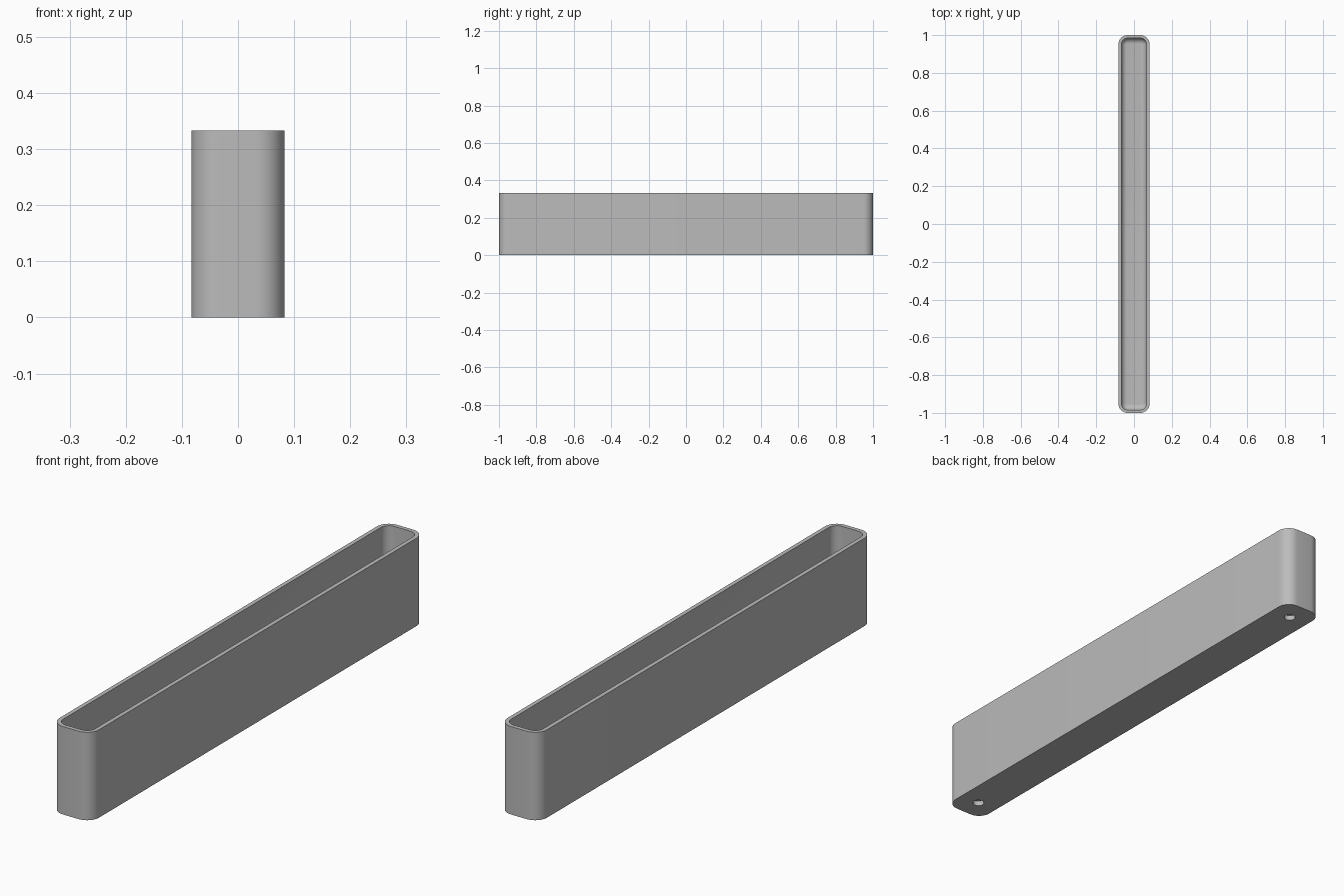
import bpy
import bmesh
from math import cos, sin, pi, radians

cube = bpy.data.objects.get("Cube")
if cube:
    bpy.data.objects.remove(cube, do_unlink=True)

HALF_X, HALF_Y, HEIGHT = 0.083, 1.0, 0.333
CORNER, WALL, FLOOR, FILLET = 0.05, 0.016, 0.033, 0.03
HOLE_Y, HOLE_RADIUS, HOLE_DEPTH = 0.915, 0.021, 0.02
STEPS = 10

grey = bpy.data.materials.new("plain grey")
grey.use_nodes = True
colour = (0.5, 0.5, 0.5, 1)
grey.diffuse_color = colour
grey.node_tree.nodes["Principled BSDF"].inputs["Base Color"].default_value = colour


def ring(bm, inset, z):
    """Rounded rectangle of vertices, inset from the outer wall."""
    radius = max(CORNER - inset, 0.003)
    cx, cy = HALF_X - inset - radius, HALF_Y - inset - radius
    verts = []
    for quarter, (sx, sy) in enumerate([(1, 1), (-1, 1), (-1, -1), (1, -1)]):
        for i in range(STEPS + 1):
            a = (quarter + i / STEPS) * pi / 2
            verts.append(bm.verts.new((sx * cx + radius * cos(a),
                                       sy * cy + radius * sin(a), z)))
    return verts


# Trough: outer wall, rim, inner wall and rounded inner floor edge
bm = bmesh.new()
profile = [(0, 0), (0, HEIGHT), (WALL, HEIGHT)]
for i in range(9):
    a = i / 8 * pi / 2
    profile.append((WALL + FILLET * (1 - cos(a)), FLOOR + FILLET * (1 - sin(a))))
rings = [ring(bm, inset, z) for inset, z in profile]
for low, high in zip(rings, rings[1:]):
    for i in range(len(low)):
        j = (i + 1) % len(low)
        bm.faces.new((low[i], low[j], high[j], high[i]))
bm.faces.new(rings[0][::-1])
bm.faces.new(rings[-1])
bmesh.ops.recalc_face_normals(bm, faces=bm.faces)
mesh = bpy.data.meshes.new("trough")
bm.to_mesh(mesh)
bm.free()
trough = bpy.data.objects.new("trough", mesh)
bpy.context.collection.objects.link(trough)
mesh.materials.append(grey)

# Blind round holes under both ends
for side in (-1, 1):
    bpy.ops.mesh.primitive_cylinder_add(vertices=32, radius=HOLE_RADIUS,
                                        depth=2 * HOLE_DEPTH,
                                        location=(0, side * HOLE_Y, 0))
    cutter = bpy.context.object
    cutter.name = "hole_cutter"
    cutter.hide_render = True
    cutter.data.materials.append(grey)
    cut = trough.modifiers.new("hole", "BOOLEAN")
    cut.operation = "DIFFERENCE"
    cut.solver = "EXACT"
    cut.object = cutter
    bpy.context.view_layer.objects.active = trough
    bpy.ops.object.modifier_apply(modifier=cut.name)
    bpy.data.objects.remove(cutter, do_unlink=True)

bpy.ops.object.select_all(action="DESELECT")
trough.select_set(True)
bpy.context.view_layer.objects.active = trough
bpy.ops.object.shade_smooth_by_angle(angle=radians(30))
